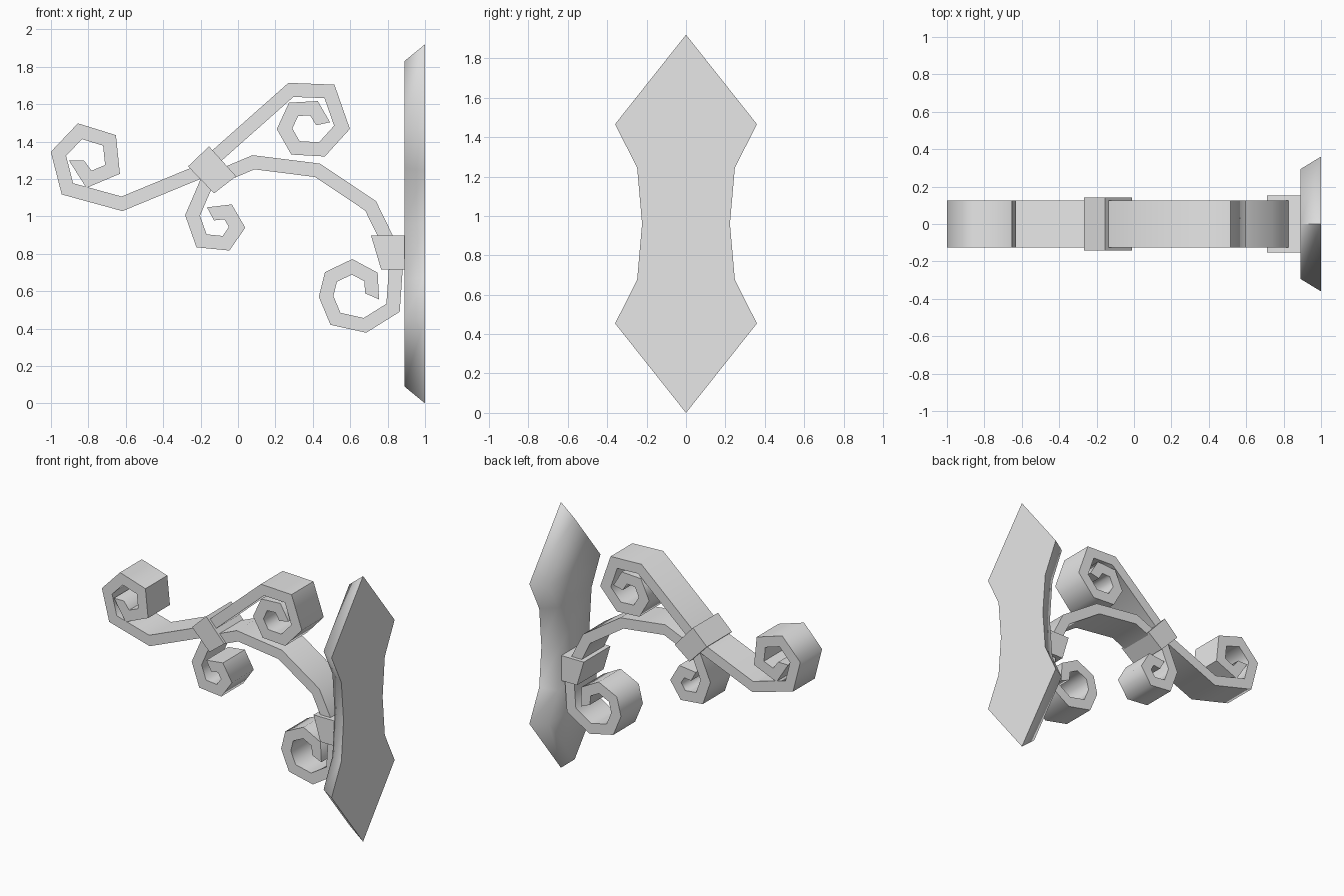
import bpy, bmesh, math
from mathutils import Vector

cube = bpy.data.objects.get("Cube")
if cube:
    bpy.data.objects.remove(cube, do_unlink=True)

GREY = (0.8, 0.8, 0.8, 1)
metal = bpy.data.materials.new("grey_metal")
metal.use_nodes = True
metal.diffuse_color = GREY
metal.node_tree.nodes["Principled BSDF"].inputs["Base Color"].default_value = GREY


def finish(name, bm, smooth_angle=None):
    """Turn a bmesh into a named object with the metal material."""
    bmesh.ops.recalc_face_normals(bm, faces=bm.faces[:])
    mesh = bpy.data.meshes.new(name)
    bm.to_mesh(mesh)
    bm.free()
    mesh.materials.append(metal)
    obj = bpy.data.objects.new(name, mesh)
    bpy.context.collection.objects.link(obj)
    if smooth_angle:
        bpy.ops.object.select_all(action="DESELECT")
        obj.select_set(True)
        bpy.context.view_layer.objects.active = obj
        bpy.ops.object.shade_smooth_by_angle(angle=math.radians(smooth_angle))
    return obj


def miters(points, closed=False):
    """Left-hand unit offsets at each point of a 2D path."""
    n = len(points)
    result = []
    for i, p in enumerate(points):
        normals = []
        if closed or i > 0:
            d = (p - points[i - 1]).normalized()
            normals.append(Vector((-d.y, d.x)))
        if closed or i < n - 1:
            d = (points[(i + 1) % n] - p).normalized()
            normals.append(Vector((-d.y, d.x)))
        a, b = normals[0], normals[-1]
        result.append((a + b) / (1 + a.dot(b)))
    return result


def strip(name, path, end_cut, half_thick=0.037, half_width=0.125):
    """Flat bar bent along a path in the XZ plane."""
    pts = [Vector(p) for p in path]
    offsets = [m * half_thick for m in miters(pts)]
    offsets[-1] = Vector(end_cut)
    bm = bmesh.new()
    rings = []
    for p, o in zip(pts, offsets):
        ring = []
        for side, y in ((1, -1), (1, 1), (-1, 1), (-1, -1)):
            q = p + o * side
            ring.append(bm.verts.new((q.x, y * half_width, q.y)))
        rings.append(ring)
    for r, s in zip(rings, rings[1:]):
        for k in range(4):
            j = (k + 1) % 4
            bm.faces.new((r[k], r[j], s[j], s[k]))
    bm.faces.new(rings[0])
    bm.faces.new(rings[-1])
    return finish(name, bm, 66)


def clamp(name, corners, half_width):
    """Four-sided collar holding the bars together."""
    bm = bmesh.new()
    near, far = [[bm.verts.new((x, y, z)) for x, z in corners]
                 for y in (-half_width, half_width)]
    bm.faces.new(near)
    bm.faces.new(far)
    for k in range(4):
        j = (k + 1) % 4
        bm.faces.new((near[k], near[j], far[j], far[k]))
    return finish(name, bm)


# Scrolled bars
strip("outer_scroll",
      [(-.14, 1.265), (-.62, 1.067), (-.912, 1.147), (-.96, 1.334), (-.845, 1.455),
       (-.687, 1.406), (-.671, 1.251), (-.797, 1.198), (-.864, 1.299)], (-.04, 0))
strip("upper_scroll",
      [(-.16, 1.283), (.283, 1.676), (.489, 1.668), (.556, 1.476), (.449, 1.358),
       (.307, 1.366), (.249, 1.468), (.297, 1.572), (.406, 1.578), (.455, 1.495)],
      (.037, .008))
strip("small_scroll",
      [(-.144, 1.235), (-.243, 1.005), (-.195, .869), (-.064, .856), (-.005, .941),
       (-.053, 1.024), (-.147, 1.013)], (.019, -.035))
strip("main_arm_and_lower_scroll",
      [(-.128, 1.2), (.083, 1.289), (.425, 1.246), (.709, 1.056), (.791, .888),
       (.845, .74), (.829, .511), (.679, .417), (.521, .452), (.471, .572),
       (.497, .676), (.61, .73), (.711, .676), (.717, .572)], (.037, -.016))

# Collars
clamp("arm_clamp", [(-.155, 1.374), (-.01, 1.214), (-.128, 1.123), (-.267, 1.267)], .143)
clamp("wall_clamp", [(.711, .898), (.895, .898), (.895, .717), (.765, .717)], .152)

# Wall plate: mirrored outline, bevelled toward the arm
MID = 0.96
quarter = [(.36, .506), (.248, .284)]
side = [(y, -z) for y, z in quarter] + [(.223, 0)] + quarter[::-1]
outline = [(0, -MID)] + side + [(0, MID)] + [(-y, z) for y, z in side[::-1]]
back = [Vector(p) for p in outline]
front = [p + m * 0.056 for p, m in zip(back, miters(back, closed=True))]
bm = bmesh.new()
back_v = [bm.verts.new((1, p.x, p.y + MID)) for p in back]
front_v = [bm.verts.new((.89, p.x, p.y + MID)) for p in front]
n = len(back)
for i in range(n):
    j = (i + 1) % n
    bm.faces.new((back_v[i], back_v[j], front_v[j], front_v[i]))
# caps as rows of faces between mirrored points
for ring in (back_v, front_v):
    for i in range(n // 2):
        row = [ring[i], ring[i + 1], ring[-i - 1], ring[-i % n]]
        bm.faces.new(list(dict.fromkeys(row)))
finish("wall_plate", bm, 75)
